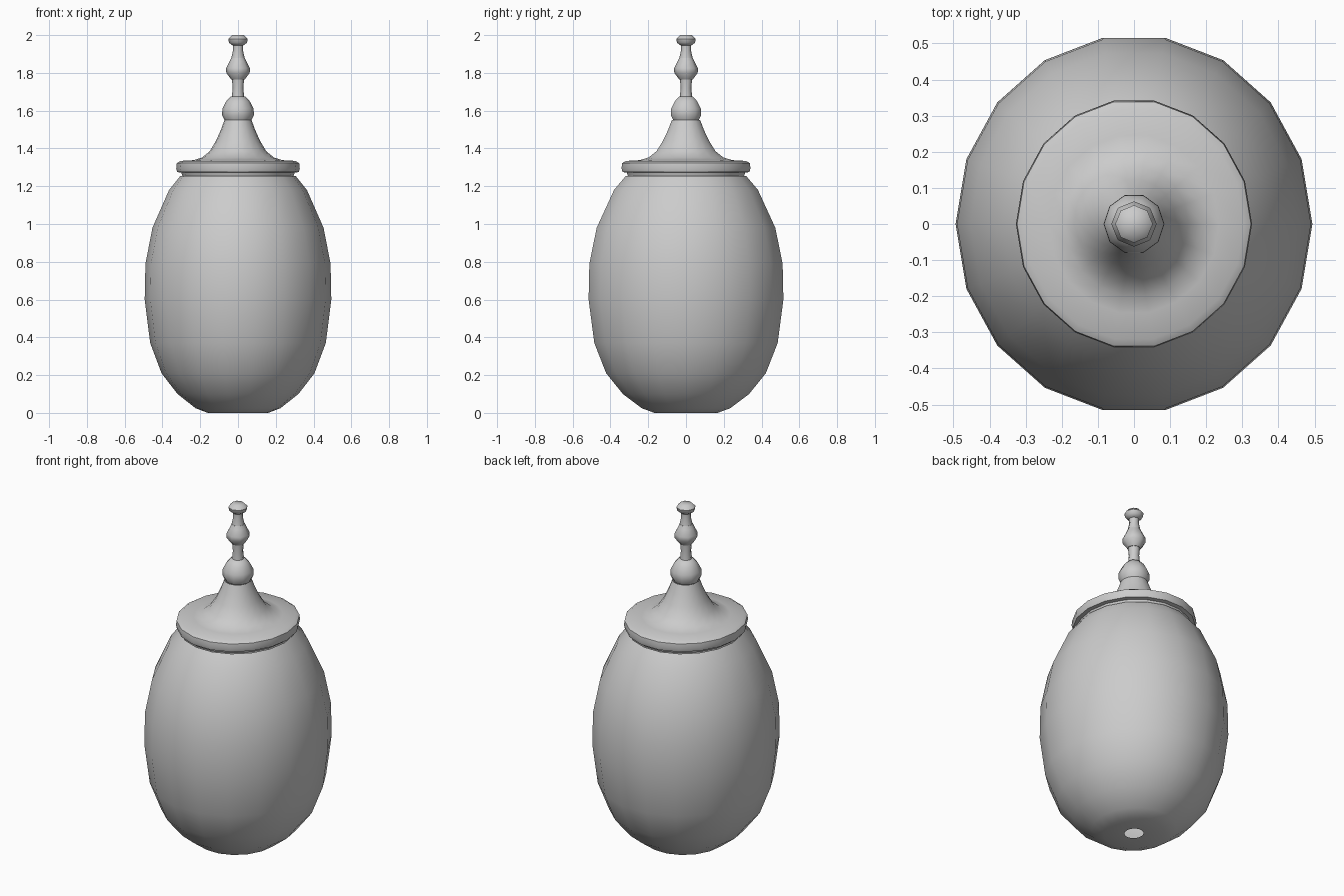
import bpy
import bmesh
import math

cube = bpy.data.objects.get("Cube")
if cube:
    bpy.data.objects.remove(cube, do_unlink=True)

# One plain grey for the whole piece
grey = bpy.data.materials.new("plain_grey")
GREY = (0.6, 0.6, 0.6, 1.0)
grey.diffuse_color = GREY
grey.use_nodes = True
grey.node_tree.nodes["Principled BSDF"].inputs["Base Color"].default_value = GREY


def lathe(name, profile, sides, y_scale=1.0, angle=50, cap_top=False, cap_bottom=False):
    """Turn a (radius, z) profile, listed upwards, about the z axis."""
    bm = bmesh.new()
    rings = []
    for r, z in profile:
        ring = []
        for i in range(sides):
            a = 2 * math.pi * i / sides
            ring.append(bm.verts.new((r * math.cos(a), r * y_scale * math.sin(a), z)))
        rings.append(ring)
    for low, high in zip(rings, rings[1:]):
        for i in range(sides):
            j = (i + 1) % sides
            bm.faces.new((low[i], low[j], high[j], high[i]))
    if cap_top:
        bm.faces.new(rings[-1])
    if cap_bottom:
        bm.faces.new(rings[0][::-1])
    mesh = bpy.data.meshes.new(name)
    bm.to_mesh(mesh)
    bm.free()
    mesh.materials.append(grey)
    obj = bpy.data.objects.new(name, mesh)
    bpy.context.collection.objects.link(obj)
    bpy.ops.object.select_all(action='DESELECT')
    obj.select_set(True)
    bpy.context.view_layer.objects.active = obj
    bpy.ops.object.shade_smooth_by_angle(angle=math.radians(angle))
    return obj


# Egg-shaped jar, with a small drain hole in the base
lathe("jar_body", [
    (0.05, 0.0), (0.16, 0.0), (0.225, 0.025), (0.32, 0.10), (0.405, 0.21),
    (0.465, 0.37), (0.494, 0.60), (0.490, 0.79), (0.453, 0.98),
    (0.365, 1.18), (0.305, 1.255)], 18, 1.06)

# Lid with a rolled rim and a flared top
lathe("lid", [
    (0.295, 1.255), (0.300, 1.272), (0.322, 1.275), (0.327, 1.295), (0.324, 1.322),
    (0.305, 1.334), (0.235, 1.338), (0.190, 1.352), (0.150, 1.385), (0.117, 1.44),
    (0.090, 1.50), (0.072, 1.55)], 18, 1.06, cap_bottom=True)

# Finial: large bead, neck, middle bead, stem and tip
lathe("finial_base_bead", [
    (0.070, 1.548), (0.084, 1.575), (0.083, 1.61), (0.062, 1.65), (0.038, 1.675)],
    10, cap_top=True, cap_bottom=True)
lathe("finial_neck", [(0.033, 1.67), (0.028, 1.72), (0.033, 1.775)], 8)
lathe("finial_middle_bead", [
    (0.036, 1.765), (0.062, 1.80), (0.063, 1.825), (0.045, 1.86), (0.036, 1.88)],
    8, cap_top=True, cap_bottom=True)
lathe("finial_stem", [(0.036, 1.875), (0.026, 1.92), (0.028, 1.955)], 8)
lathe("finial_tip", [
    (0.028, 1.945), (0.048, 1.96), (0.052, 1.98), (0.032, 2.0)],
    8, cap_top=True, cap_bottom=True)
